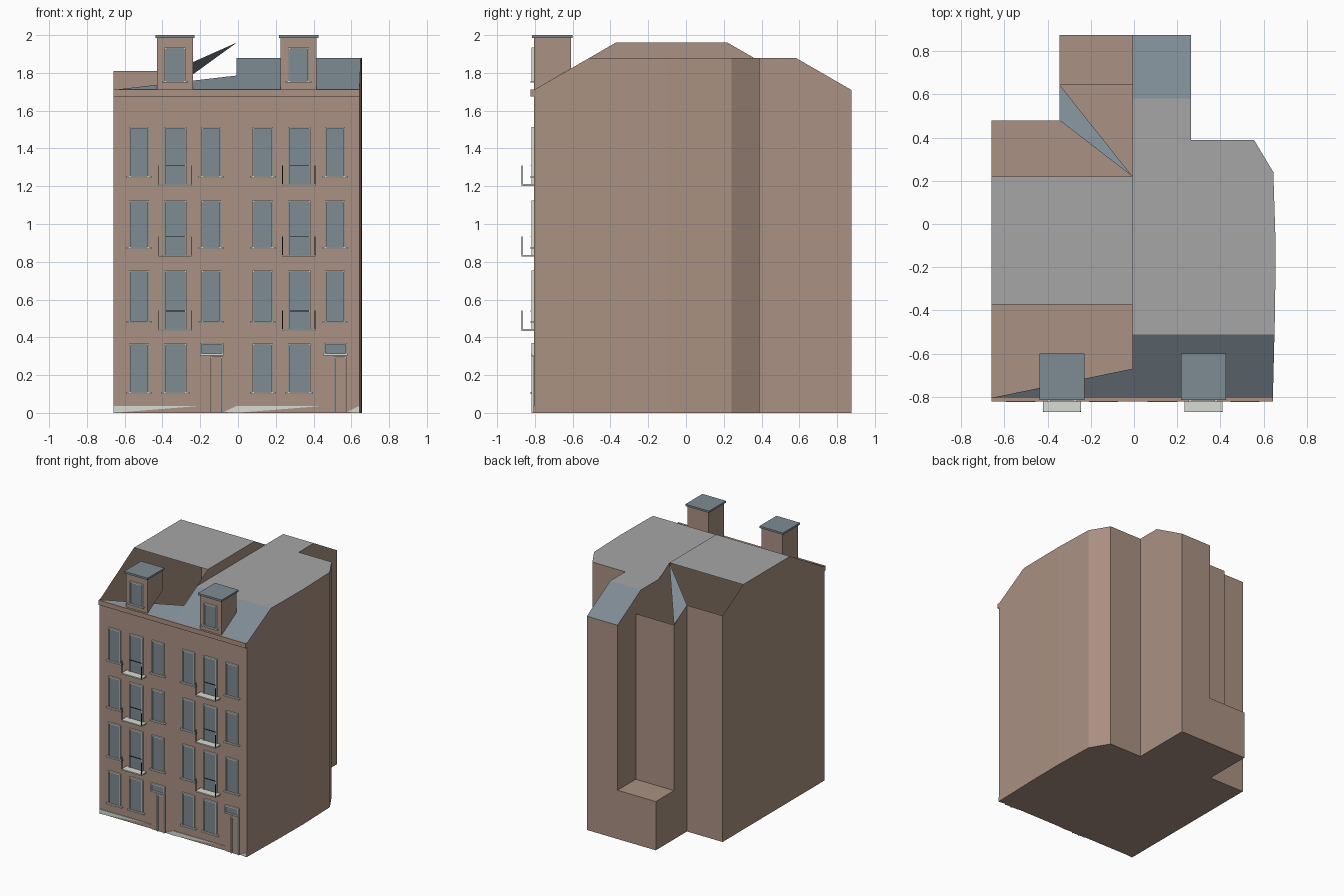
import bpy, bmesh
from mathutils import Vector

if "Cube" in bpy.data.objects:
    bpy.data.objects.remove(bpy.data.objects["Cube"])


def material(name, r, g, b):
    lin = [((c / 255 + 0.055) / 1.055) ** 2.4 for c in (r, g, b)] + [1]
    m = bpy.data.materials.new(name)
    m.use_nodes = True
    m.diffuse_color = lin
    m.node_tree.nodes["Principled BSDF"].inputs["Base Color"].default_value = lin
    return m


BRICK = material("brick", 170, 145, 130)
SLATE = material("blue slate", 126, 139, 148)
GREY = material("flat roof grey", 166, 166, 166)
WHITE = material("white trim", 216, 219, 211)
IRON = material("dark iron", 50, 52, 55)

FRONT = -0.805   # front wall plane
EAVES = 1.71
PARTY = -0.007   # wall between the two houses


def finish(name, bm, *mats):
    mesh = bpy.data.meshes.new(name)
    bm.to_mesh(mesh)
    bm.free()
    for m in mats:
        mesh.materials.append(m)
    ob = bpy.data.objects.new(name, mesh)
    bpy.context.collection.objects.link(ob)
    return ob


def extrude(bm, points, offset):
    """Solid from a flat outline pushed along an offset."""
    base = bm.faces.new([bm.verts.new(p) for p in points])
    new = bmesh.ops.extrude_face_region(bm, geom=[base], use_keep_orig=True)["geom"]
    bmesh.ops.translate(bm, vec=offset, verts=[v for v in new if isinstance(v, bmesh.types.BMVert)])
    bmesh.ops.recalc_face_normals(bm, faces=bm.faces)


def add_box(bm, x0, x1, y0, y1, z0, z1):
    extrude(bm, [(x0, y0, z0), (x1, y0, z0), (x1, y1, z0), (x0, y1, z0)], (0, 0, z1 - z0))


def boxes(name, mat, *dims):
    bm = bmesh.new()
    for d in dims:
        add_box(bm, *d)
    return finish(name, bm, mat)


def house(name, outline, cuts, open_slopes):
    """Walls from a footprint, with the roof made by slicing planes."""
    bm = bmesh.new()
    extrude(bm, [(x, y, 0) for x, y in outline], (0, 0, 2.5))
    for point, normal in cuts:
        geom = bm.verts[:] + bm.edges[:] + bm.faces[:]
        cut = bmesh.ops.bisect_plane(bm, geom=geom, plane_co=point, plane_no=normal,
                                     clear_outer=True)["geom_cut"]
        bmesh.ops.holes_fill(bm, edges=[e for e in cut if isinstance(e, bmesh.types.BMEdge)], sides=0)
    bmesh.ops.recalc_face_normals(bm, faces=bm.faces)
    slopes = []
    for f in bm.faces:
        if f.calc_center_median().z > 1.5 and f.normal.z > 0.3:
            f.material_index = 2 if f.normal.z > 0.98 else 1
            if f.material_index == 1:
                slopes.append(f)
    if open_slopes:
        bmesh.ops.delete(bm, geom=slopes, context='FACES')
    return finish(name, bm, BRICK, SLATE, GREY)


UP, FORE, AFT = (0, 0, 1), (0, -0.5, 0.866), (0, 0.5, 0.866)

# Right-hand house with curved flank, chamfered corner and rear wing
house("east_house",
      [(PARTY, FRONT), (.643, FRONT), (.653, -.4), (.656, -.1), (.645, .24), (.555, .39),
       (.265, .39), (.265, .875), (PARTY, .875)],
      [((0, 0, 1.88), UP), ((0, FRONT, EAVES), FORE), ((0, .875, EAVES), AFT)], False)

# Left-hand house, with open roof slopes
house("west_house",
      [(-.66, FRONT), (PARTY, FRONT), (PARTY, .645), (-.345, .645), (-.345, .48), (-.66, .48)],
      [((0, 0, 1.96), UP), ((0, FRONT, EAVES), FORE), ((0, .22, 1.96), AFT)], True)
boxes("rear_annex", BRICK, (-.345, PARTY, .645, .875, 0, .39))

# Remaining slate pieces on the open slopes
bm = bmesh.new()
for tri in ([(-.66, FRONT, EAVES), (PARTY, FRONT, EAVES), (PARTY, -.67, 1.786)],
            [(PARTY, .22, 1.96), (-.345, .645, 1.715), (-.345, .48, 1.81)]):
    f = bm.faces.new([bm.verts.new(p) for p in tri])
    f.normal_update()
    if f.normal.z < 0:
        f.normal_flip()
finish("slate_slivers", bm, SLATE)

boxes("cornice", BRICK, (-.66, .643, -.822, FRONT, 1.675, 1.713))


def window(name, x0, x1, z0, z1, pane=SLATE, sill=True, w=.008):
    """Pane plate with a raised frame and an optional sill."""
    boxes(name + "_pane", pane, (x0, x1, FRONT - .006, FRONT + .002, z0, z1))
    y0, y1 = FRONT - .014, FRONT + .002
    parts = [(x0 - w, x0, y0, y1, z0, z1 + w), (x1, x1 + w, y0, y1, z0, z1 + w),
             (x0, x1, y0, y1, z1, z1 + w)]
    if sill:
        parts.append((x0 - .022, x1 + .022, y0 - .004, y1, z0 - .01, z0))
    boxes(name + "_frame", WHITE, *parts)


# Window grid: three bays per house
ROWS = [(.11, .36), (.485, .747), (.878, 1.117), (1.253, 1.505)]
for side, shift in (("west", 0), ("east", .655)):
    for r, (z0, z1) in enumerate(ROWS):
        window(f"{side}_outer_window_{r}", -.57 + shift, -.478 + shift, z0, z1)
        x0, x1 = -.383 + shift, -.28 + shift
        if r == 0:
            window(f"{side}_middle_window_{r}", x0, x1, z0, z1)
            continue
        window(f"{side}_inner_window_{r}", -.186 + shift, -.097 + shift, z0, z1)
        # Tall balcony window, slab, corner posts and guard bar
        floor = z0 - .051
        window(f"{side}_balcony_window_{r}", x0, x1, floor + .01, z1, sill=False)
        b0, b1 = -.422 + shift, -.245 + shift
        boxes(f"{side}_balcony_slab_{r}", WHITE, (b0, b1, -.87, FRONT, floor, floor + .01))
        boxes(f"{side}_balcony_rail_{r}", IRON,
              *[(x, x + .004, -.87, -.866, floor, floor + .108) for x in (b0, b1 - .004)],
              (x0, x1, -.824, -.82, floor + .104, floor + .108))

    # Doorway: surround, framed leaf and slate fanlight
    d = -.2 + shift
    boxes(f"{side}_door_surround", BRICK, (d, d + .122, FRONT - .005, FRONT, 0, .31))
    window(f"{side}_door", d + .062, d + .112, 0, .29, BRICK, False)
    boxes(f"{side}_door_hood", WHITE, (d - .002, d + .124, -.82, FRONT, .305, .315))
    window(f"{side}_fanlight", d + .008, d + .114, .315, .363, sill=False)

    # Dormer with sloping underside, window and slate cap
    c = -.334 + shift
    bm = bmesh.new()
    extrude(bm, [(c - .095, y, z) for y, z in
                 ((FRONT, EAVES), (FRONT, 1.985), (-.61, 1.985), (-.61, 1.823))], (.19, 0, 0))
    finish(f"{side}_dormer", bm, BRICK)
    window(f"{side}_dormer_window", c - .047, c + .047, 1.758, 1.927)
    boxes(f"{side}_dormer_cap", SLATE, (c - .104, c + .104, -.815, -.6, 1.985, 2.0))

# Tapered plinth strips at pavement level
bm = bmesh.new()
for strip in ([(-.66, 0), (-.2, .037), (-.66, .037)],
              [(-.075, .005), (PARTY, 0), (PARTY, .037)],
              [(PARTY, 0), (.45, .037), (PARTY, .037)],
              [(.577, .005), (.643, 0), (.643, .037)]):
    extrude(bm, [(x, FRONT - .006, z) for x, z in strip], (0, .007, 0))
finish("plinth", bm, WHITE)
